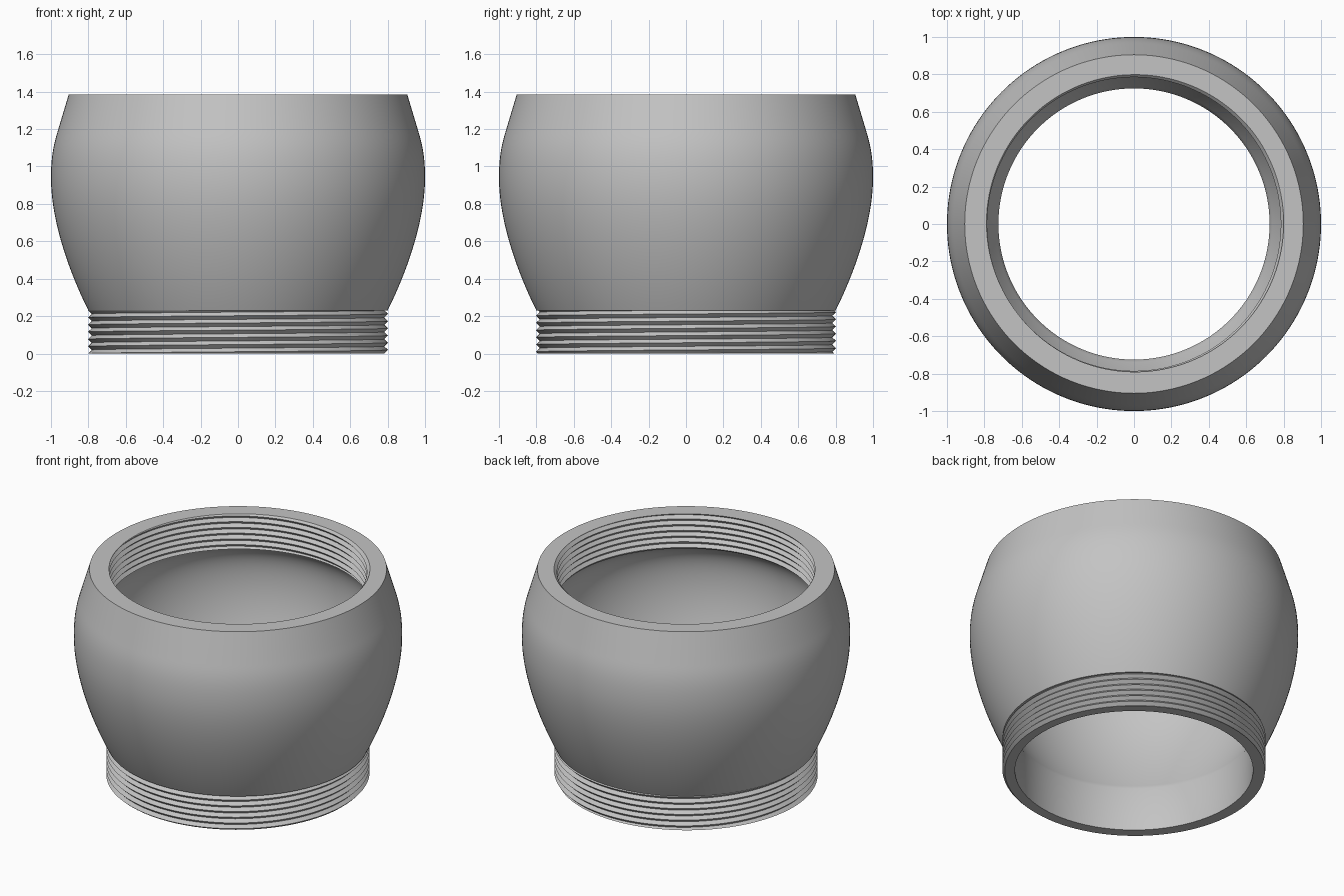
import bpy, bmesh, math
from mathutils import Vector
from mathutils.geometry import interpolate_bezier

if "Cube" in bpy.data.objects:
    bpy.data.objects.remove(bpy.data.objects["Cube"])

SEGMENTS = 160
PITCH = 0.0385


def arc(p0, p1, p2, p3, n=12):
    """Smooth (radius, height) points along one Bezier span."""
    return [(v[0], v[1]) for v in interpolate_bezier(
        *[Vector((r, z, 0)) for r, z in (p0, p1, p2, p3)], n)]


def thread(root, crest, z0, z1, turn):
    """Profile of a V-shaped screw thread at a given fraction of a turn."""
    points = []
    for k in range(-2, 2 * math.ceil((z1 - z0) / PITCH) + 1):
        z = min(max(z0 + PITCH * (k / 2 + turn), z0), z1)
        phase = ((z - z0) / PITCH - turn) % 1.0
        height = 1 - abs(2 * phase - 1)
        points.append((root + (crest - root) * height, z))
    return points


# Bulging outer wall, straight towards the rim
outer_wall = (arc((0.80, 0.23), (0.895, 0.42), (1.0, 0.70), (1.0, 0.94), 20)
              + arc((1.0, 0.94), (1.0, 1.06), (0.983, 1.125), (0.965, 1.185))[1:]
              + [(0.905, 1.385)])

# Hollow cavity, from below the inner thread down to the straight bore
inner_wall = (arc((0.80, 1.15), (0.88, 1.12), (0.905, 1.03), (0.905, 0.92))
              + arc((0.905, 0.92), (0.905, 0.70), (0.81, 0.46), (0.725, 0.29), 20)[1:]
              + [(0.725, 0.0)])


def section(turn):
    outer_thread = thread(0.782, 0.802, 0.0, 0.23, turn)
    inner_thread = thread(0.804, 0.785, 1.15, 1.385, turn)
    return outer_thread + outer_wall + inner_thread[::-1] + inner_wall


# Sweep the closed section around the axis
bm = bmesh.new()
columns = []
for i in range(SEGMENTS + 1):
    turn = i / SEGMENTS
    c, s = math.cos(turn * math.tau), math.sin(turn * math.tau)
    columns.append([bm.verts.new((r * c, r * s, z)) for r, z in section(turn)])
for a, b in zip(columns, columns[1:]):
    for j in range(len(a)):
        k = (j + 1) % len(a)
        bm.faces.new((a[j], b[j], b[k], a[k]))
bmesh.ops.remove_doubles(bm, verts=bm.verts, dist=1e-5)
bmesh.ops.recalc_face_normals(bm, faces=bm.faces)

mesh = bpy.data.meshes.new("threaded_collar")
bm.to_mesh(mesh)
bm.free()
collar = bpy.data.objects.new("threaded_collar", mesh)
bpy.context.collection.objects.link(collar)

# Plain grey finish
grey = bpy.data.materials.new("grey")
grey.diffuse_color = (0.55, 0.55, 0.55, 1)
grey.use_nodes = True
grey.node_tree.nodes["Principled BSDF"].inputs["Base Color"].default_value = grey.diffuse_color
mesh.materials.append(grey)

# Smooth walls, sharp rims and thread edges
bpy.context.view_layer.objects.active = collar
collar.select_set(True)
bpy.ops.object.shade_smooth_by_angle(angle=math.radians(30))
